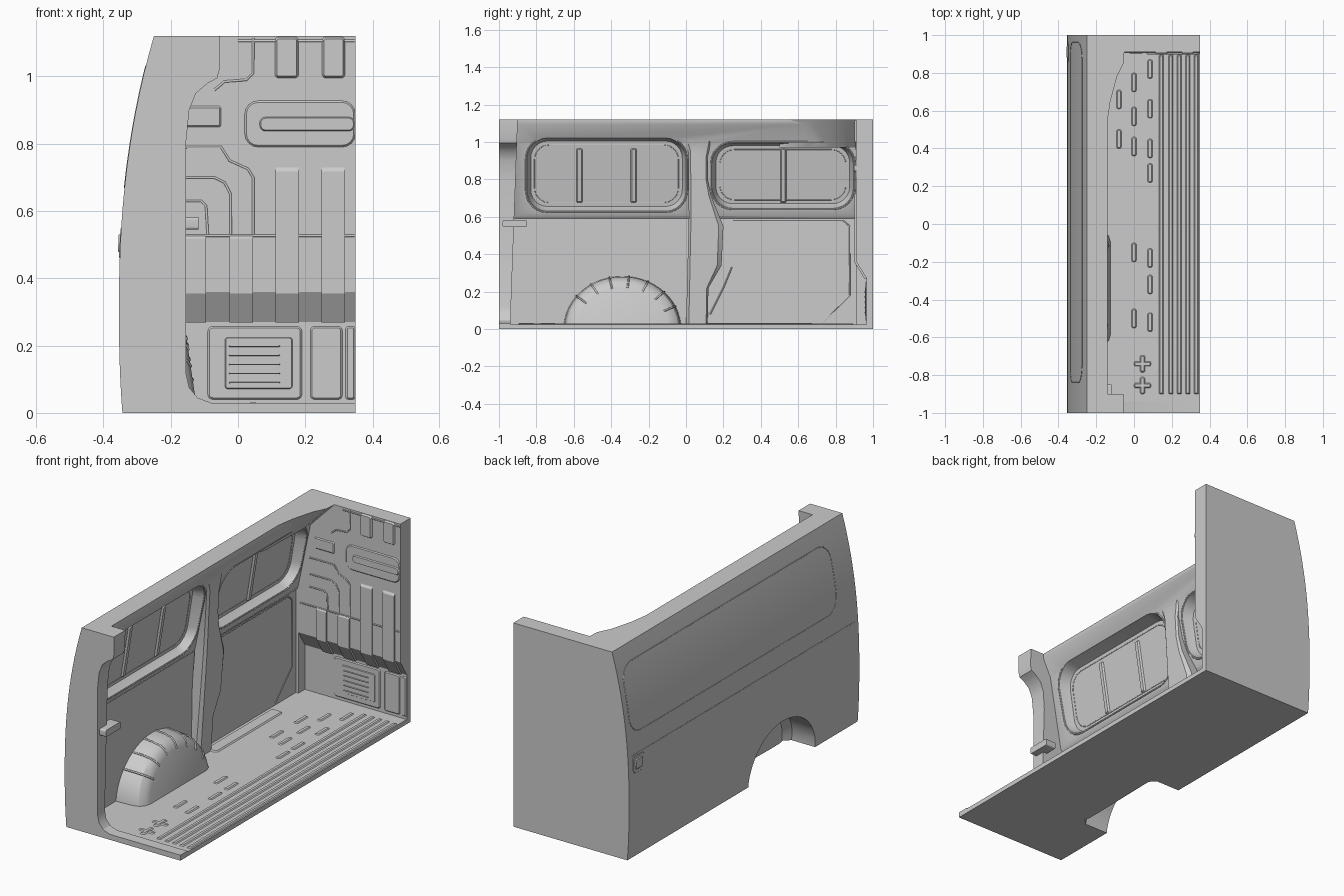
import bpy, bmesh
from math import sin, cos, pi
from mathutils import Vector

if "Cube" in bpy.data.objects:
    bpy.data.objects.remove(bpy.data.objects["Cube"])


# ---------- helpers ----------
def loft(bm, rings):
    rs = [[bm.verts.new(p) for p in r] for r in rings]
    n = len(rs[0])
    for a, b in zip(rs, rs[1:]):
        for i in range(n):
            bm.faces.new((a[i], a[(i + 1) % n], b[(i + 1) % n], b[i]))
    bm.faces.new(rs[0])
    bm.faces.new(rs[-1])


def make(name, *lofts):
    bm = bmesh.new()
    for rings in lofts:
        loft(bm, rings)
    bmesh.ops.recalc_face_normals(bm, faces=bm.faces)
    me = bpy.data.meshes.new(name)
    bm.to_mesh(me)
    bm.free()
    ob = bpy.data.objects.new(name, me)
    bpy.context.collection.objects.link(ob)
    return ob


def smooth(ob, angle=0.5):
    bpy.ops.object.select_all(action='DESELECT')
    ob.select_set(True)
    bpy.context.view_layer.objects.active = ob
    bpy.ops.object.shade_smooth_by_angle(angle=angle)


def boolean(body, tool, op):
    m = body.modifiers.new(op, 'BOOLEAN')
    m.operation, m.solver, m.object = op, 'EXACT', tool
    bpy.context.view_layer.objects.active = body
    bpy.ops.object.modifier_apply(modifier=m.name)
    bpy.data.objects.remove(tool)


def rrect(a0, a1, b0, b1, r, n=6):
    pts = []
    for k, (a, b) in enumerate([(a1 - r, b1 - r), (a0 + r, b1 - r), (a0 + r, b0 + r), (a1 - r, b0 + r)]):
        for i in range(n + 1):
            t = (k + i / n) * pi / 2
            pts.append((a + r * cos(t), b + r * sin(t)))
    return pts


def plate(a0, a1, b0, b1, r, surf, h=0.005):
    i = min(h, 0.006)
    base = rrect(a0, a1, b0, b1, r, 4)
    top = rrect(a0 + i, a1 - i, b0 + i, b1 - i, max(r - i, 0.001), 4)
    return [[surf(a, b, -0.006) for a, b in base], [surf(a, b, 0) for a, b in base],
            [surf(a, b, h) for a, b in top]]


def beads(name, lines, r=0.003, closed=False):
    cu = bpy.data.curves.new(name, 'CURVE')
    cu.dimensions, cu.bevel_depth, cu.bevel_resolution = '3D', r, 1
    for pts in lines:
        s = cu.splines.new('POLY')
        s.points.add(len(pts) - 1)
        for p, q in zip(s.points, pts):
            p.co = (*q, 1)
        s.use_cyclic_u = closed
    ob = bpy.data.objects.new(name, cu)
    bpy.context.collection.objects.link(ob)
    bpy.ops.object.select_all(action='DESELECT')
    ob.select_set(True)
    bpy.context.view_layer.objects.active = ob
    bpy.ops.object.convert(target='MESH')
    smooth(bpy.context.object, 1.2)


# ---------- surfaces ----------
def skin(z):
    return -0.354 + 0.164 * abs(z - 0.3) ** 2.3


def frame_x(z):
    return -0.285 if z < 0.6 else -0.273 + (z - 0.605) * 0.21


def pane_x(z):
    return -0.307 + (z - 0.65) * 0.16


on_bulk = lambda x, z, d: (x, 0.91 - d, z)
on_low = lambda x, z, d: (x, 0.966 - d, z)
on_floor = lambda x, y, d: (x, y, 0.025 + d)
on_wall = lambda y, z, d: (frame_x(z) + d, y, z)
on_pane = lambda y, z, d: (pane_x(z) + d, y, z)
on_skin = lambda y, z, d: (skin(z) - d, y, z)

# ---------- main shell ----------
prof = [(skin(i * 0.056), i * 0.056) for i in range(21)] + [(0.35, 1.12), (0.35, 0)]
body = make("van_side_shell", [[(x, y, z) for x, z in prof] for y in (-1, 1)])

# cargo space
cav = [(-0.285, 0.025), (-0.285, 0.59), (-0.273, 0.605), (-0.19, 1.0), (-0.14, 1.095),
       (-0.14, 1.3), (0.5, 1.3), (0.5, 0.025)]
boolean(body, make("cut_space", [[(x, -0.94 + 0.036 * z, z) for x, z in cav],
                                 [(x, 0.91, z) for x, z in cav]]), 'DIFFERENCE')
# rear door opening
door = [(-0.08, 0.03), (-0.12, 0.045), (-0.145, 0.075), (-0.155, 0.12), (-0.155, 0.8), (-0.145, 0.9),
        (-0.125, 0.95), (-0.09, 0.98), (-0.062, 0.995), (-0.055, 1.02), (-0.055, 1.3), (0.5, 1.3), (0.5, 0.03)]
boolean(body, make("cut_door", [[(x, y, z) for x, z in door] for y in (-1.1, -0.8)]), 'DIFFERENCE')
# recess under the bulkhead
low = [(0.8, 0.025), (0.966, 0.025), (0.966, 0.27), (0.91, 0.36), (0.8, 0.36)]
boolean(body, make("cut_low", [[(x, y, z) for y, z in low] for x in (-0.27, 0.5)]), 'DIFFERENCE')
# window recesses
WINDOWS = [(-0.85, 0.0, 0.63, 1.02), (0.14, 0.895, 0.645, 0.995)]
for y0, y1, z0, z1 in WINDOWS:
    inner = rrect(y0 + 0.02, y1 - 0.02, z0 + 0.025, z1 - 0.015, 0.09)
    outer = rrect(y0, y1, z0, z1, 0.11)
    far = rrect(y0 - 0.01, y1 + 0.01, z0 - 0.01, z1 + 0.01, 0.12)
    boolean(body, make("cut_window", [[(pane_x(z), y, z) for y, z in inner],
                                      [(frame_x(z), y, z) for y, z in outer],
                                      [(frame_x(z) + 0.05, y, z) for y, z in far]]), 'DIFFERENCE')
# middle pillar
pil = [(0.0, 0.01), (0.115, 0.01), (0.12, 0.22), (0.19, 0.34), (0.2, 0.55), (0.135, 0.71),
       (0.115, 0.8), (0.115, 0.92), (0.14, 1.02), (-0.02, 1.03), (0.012, 0.95), (0.015, 0.6)]
boolean(body, make("pillar", [[(-0.31 + 0.06 * z, y, z) for y, z in pil],
                              [(-0.26 + 0.065 * z, y, z) for y, z in pil],
                              [(-0.24 + 0.055 * z, 0.075 + (y - 0.075) * 0.8, z) for y, z in pil]]), 'UNION')
# roof corner gusset
gus = [(-0.2, 0.5), (-0.14, 0.55), (-0.125, 0.65), (-0.09, 0.78), (-0.055, 0.85), (-0.05, 0.93), (-0.2, 0.93)]
boolean(body, make("gusset", [[(x, y, 1.12) for x, y in gus],
                              [(-0.215 + (x + 0.2) * 0.12, y, 0.97) for x, y in gus]]), 'UNION')


# wheel arch: hump inside, hollow outside
def arch(x, s, ry, rz, z0, tilt=0.15):
    pts = [(-0.34 + ry * s * cos(pi * i / 28), max(rz * s * sin(pi * i / 28), z0)) for i in range(29)]
    return [(x - (tilt * z if x > -0.21 else 0), y, z) for y, z in pts]


HUMP = [(-0.3, 1), (-0.19, 0.985), (-0.15, 0.95), (-0.13, 0.88), (-0.12, 0.78)]
boolean(body, make("hump", [arch(x, s, 0.315, 0.283, 0.012) for x, s in HUMP]), 'UNION')
hollow = [[(x, y, z) for x, y, z in arch(x, s, 0.29, 0.258, 0)] for x, s in ((-0.5, 1), (-0.2, 1), (-0.165, 0.88))]
hollow = [r + [(r[-1][0], r[-1][1], -0.1), (r[0][0], r[0][1], -0.1)] for r in hollow]
boolean(body, make("cut_arch", hollow), 'DIFFERENCE')
smooth(body)
ribs = []
for k in range(4, 25, 3):
    ribs.append([arch(x, s * 1.002, 0.315, 0.283, 0.012)[k] for x, s in HUMP])
beads("wheel_arch_ribs", ribs, 0.005)

# ---------- bulkhead pressings ----------
def bulk_rib(x0, x1, top):
    yz = [(0.93, top), (0.91, top), (0.902, top - 0.012), (0.902, 0.355), (0.955, 0.268), (0.975, 0.268), (0.93, 0.36)]
    return [[(x, y, z) for y, z in yz] for x in (x0, x1)]


make("bulkhead_ribs", *[bulk_rib(*r) for r in [(-0.155, -0.095, 0.53), (-0.025, 0.045, 0.53), (0.112, 0.182, 0.73),
                                               (0.248, 0.318, 0.73)]])
make("bulkhead_panels",
     plate(0.02, 0.349, 0.79, 0.928, 0.04, on_bulk), plate(0.062, 0.349, 0.835, 0.882, 0.02, on_bulk, 0.012),
     plate(-0.17, -0.05, 0.85, 0.912, 0.008, on_bulk),
     *[plate(a, b, 0.995, 1.118, 0.012, on_bulk, 0.01) for a, b in ((0.11, 0.18), (0.25, 0.318))],
     plate(-0.09, 0.19, 0.04, 0.257, 0.015, on_low), plate(-0.042, 0.165, 0.068, 0.228, 0.012, on_low, 0.009),
     *[plate(-0.03, 0.128, 0.085 + i * 0.027, 0.095 + i * 0.027, 0.004, on_low, 0.015) for i in range(5)],
     plate(0.215, 0.31, 0.04, 0.257, 0.012, on_low), plate(0.32, 0.349, 0.04, 0.257, 0.008, on_low))
lines = [[(-0.2, 0.7), (-0.07, 0.7), (-0.04, 0.685), (-0.022, 0.65), (-0.022, 0.53)],
         [(-0.2, 0.63), (-0.11, 0.63), (-0.095, 0.615), (-0.09, 0.53)],
         [(-0.2, 0.79), (-0.05, 0.79), (-0.025, 0.75), (0.03, 0.725), (0.045, 0.7), (0.045, 0.53)],
         [(-0.07, 0.96), (-0.04, 0.985), (0.025, 0.99), (0.045, 1.01), (0.045, 1.115)],
         [(-0.26, 0.527), (0.347, 0.527)], [(0.0, 1.106), (0.347, 1.106)]]
beads("bulkhead_creases", [[on_bulk(x, z, 0) for x, z in l] for l in lines], 0.004)

# ---------- floor pressings ----------
floor = [plate(x, x + 0.024, -0.9, 0.895, 0.005, on_floor, 0.005) for x in (0.133, 0.183, 0.228, 0.273, 0.318)]
for x, ys in ((-0.08, (0.66, 0.45)), (0.0, (0.75, 0.57, 0.41, -0.15, -0.5)),
              (0.085, (0.82, 0.61, 0.4, 0.27, -0.18, -0.32, -0.52))):
    floor += [plate(x - 0.013, x + 0.013, y - 0.05, y + 0.05, 0.01, on_floor, 0.005) for y in ys]
floor += [plate(-0.27, -0.2, 0.1, 0.68, 0.02, on_floor, 0.006)]
for x, y in ((0.045, -0.74), (0.045, -0.855)):
    floor += [plate(x - 0.045, x + 0.045, y - 0.013, y + 0.013, 0.01, on_floor),
              plate(x - 0.014, x + 0.014, y - 0.045, y + 0.045, 0.01, on_floor, 0.006)]
make("floor_ribs", *floor)

# ---------- wall details ----------
make("window_braces",
     *[plate(y - 0.016, y + 0.016, 0.675, 0.965, 0.008, on_pane, 0.01) for y in (-0.57, -0.28, 0.52)])
beads("window_rims", [[on_wall(y, z, 0) for y, z in rrect(a - 0.006, b + 0.006, c - 0.006, d + 0.006, 0.115)]
                      for a, b, c, d in WINDOWS], 0.004, True)
beads("window_seams", [[on_pane(y, z, 0) for y, z in rrect(a + 0.04, b - 0.04, c + 0.045, d - 0.035, 0.08)]
                       for a, b, c, d in WINDOWS], 0.002, True)
wall_lines = [[(0.25, 0.58), (0.84, 0.58), (0.875, 0.55), (0.875, 0.18), (0.73, 0.035)],
              [(0.13, 0.08), (0.2, 0.22), (0.245, 0.33)], [(-0.92, 0.597), (0.0, 0.597)]]
beads("wall_creases", [[on_wall(y, z, 0) for y, z in l] for l in wall_lines], 0.004)

# latch on the door frame
smooth(make("door_striker", [[(x, y, z) for y, z in rrect(-0.98, -0.85, 0.545, 0.582, 0.008)]
                             for x in (-0.18, -0.118)]))

# ---------- outer skin details ----------
def edge_run(pts, n=8):
    out = []
    for (a, b), (c, d) in zip(pts, pts[1:] + pts[:1]):
        out += [(a + (c - a) * i / n, b + (d - b) * i / n) for i in range(n)]
    return out


outline = edge_run(rrect(-0.84, 0.96, 0.67, 1.03, 0.09), 4)
beads("outer_panel_seam", [[on_skin(y, z, -0.001) for y, z in outline]], 0.003, True)
beads("outer_belt_line", [[on_skin(y, 0.56, -0.001) for y in (-0.97, 0.97)]], 0.002)
make("outer_handle", plate(0.86, 0.96, 0.46, 0.55, 0.02, on_skin, 0.002),
     plate(0.875, 0.945, 0.475, 0.535, 0.015, on_skin, 0.006))
